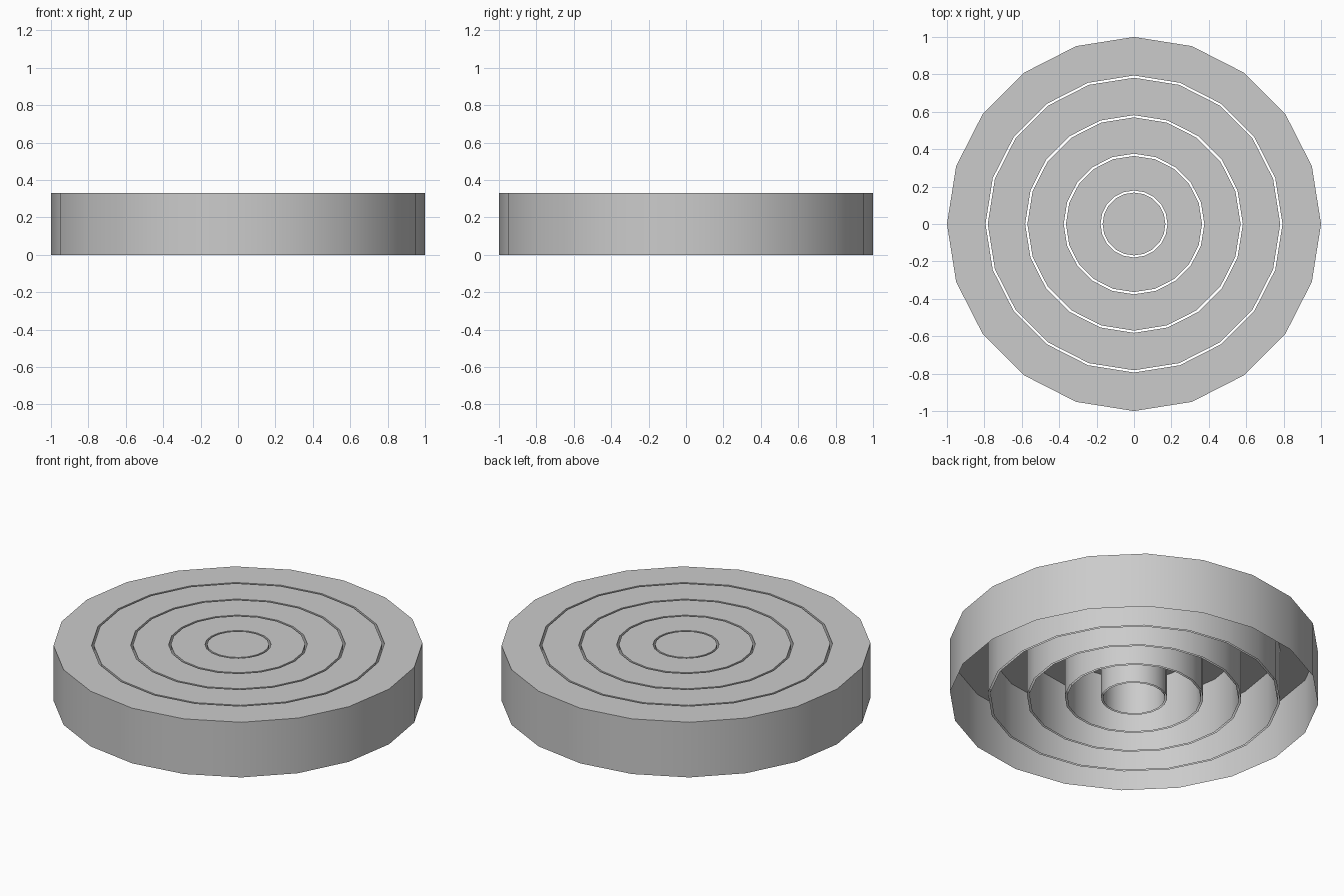
import bpy, bmesh, math

if "Cube" in bpy.data.objects:
    bpy.data.objects.remove(bpy.data.objects["Cube"])

SIDES = 20
HEIGHT = 0.33


def ring_cover(name, outer, inner=0.0):
    """Thin sheet channel, open underneath: outer wall, flat top, inner wall."""
    bm = bmesh.new()

    def loop(radius, z):
        return [bm.verts.new((radius * math.cos(2 * math.pi * i / SIDES),
                              radius * math.sin(2 * math.pi * i / SIDES), z))
                for i in range(SIDES)]

    def bridge(a, b):
        for i in range(SIDES):
            j = (i + 1) % SIDES
            bm.faces.new((a[i], a[j], b[j], b[i]))

    low, high = loop(outer, 0), loop(outer, HEIGHT)
    bridge(low, high)
    if inner:
        inner_high, inner_low = loop(inner, HEIGHT), loop(inner, 0)
        bridge(high, inner_high)
        bridge(inner_high, inner_low)
    else:
        bm.faces.new(high)

    mesh = bpy.data.meshes.new(name)
    bm.to_mesh(mesh)
    bm.free()
    obj = bpy.data.objects.new(name, mesh)
    bpy.context.collection.objects.link(obj)
    bpy.ops.object.select_all(action='DESELECT')
    obj.select_set(True)
    bpy.context.view_layer.objects.active = obj
    bpy.ops.object.shade_smooth_by_angle(angle=math.radians(30))


# Nested rings, separated by narrow open gaps
rings = [(1.0, 0.794), (0.782, 0.582), (0.57, 0.376), (0.364, 0.179)]
for number, (outer, inner) in enumerate(rings, 1):
    ring_cover(f"ring_{number}", outer, inner)

# Central cap
ring_cover("centre_cap", 0.168)
